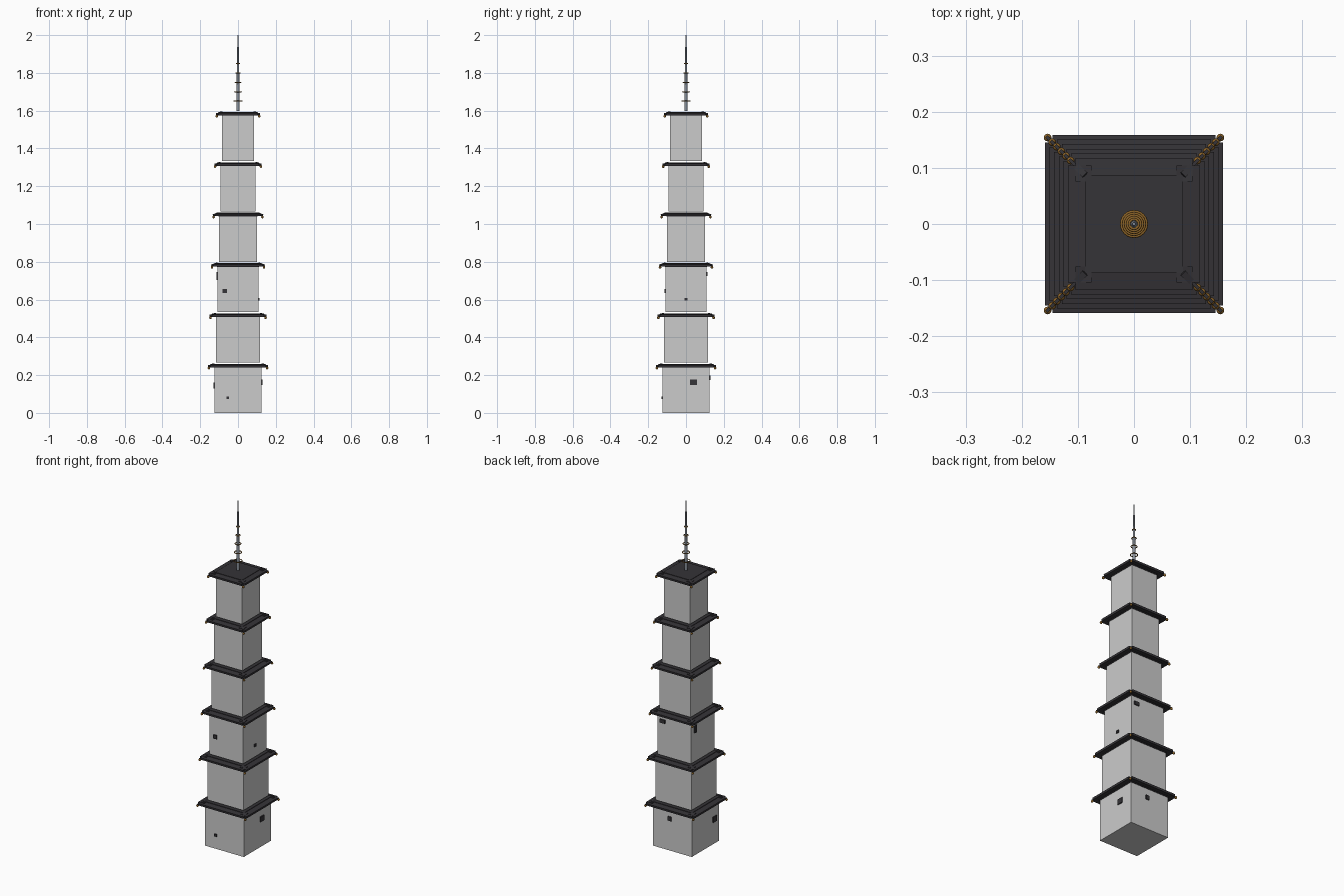
import bpy, math
from mathutils import Matrix, Vector

if "Cube" in bpy.data.objects:
    bpy.data.objects.remove(bpy.data.objects["Cube"])


def material(name, rgb):
    m = bpy.data.materials.new(name)
    m.diffuse_color = (*rgb, 1)
    m.use_nodes = True
    m.node_tree.nodes["Principled BSDF"].inputs["Base Color"].default_value = m.diffuse_color
    return m


DARK = material("dark_tile", (0.035, 0.033, 0.038))
BRONZE = material("bronze", (0.25, 0.12, 0.02))
METAL = material("metal", (0.25, 0.28, 0.32))


def finish(name, mat):
    o = bpy.context.object
    o.name = name
    if mat:
        o.data.materials.append(mat)
    return o


def box(name, loc, size, mat=None, turn=0, tilt=0):
    """Box tilted about its y axis, then placed and turned about the tower axis."""
    bpy.ops.mesh.primitive_cube_add(size=1)
    o = finish(name, mat)
    o.data.transform(Matrix.Rotation(turn, 4, 'Z') @ Matrix.Translation(Vector(loc))
                     @ Matrix.Rotation(tilt, 4, 'Y') @ Matrix.Diagonal((*size, 1)))
    return o


TIERS = 6
PITCH = 1.6 / TIERS


def half_width(i):
    return 0.125 - 0.0082 * i


for i in range(TIERS):
    w, z = half_width(i), i * PITCH
    # tier walls
    box(f"tier_body_{i}", (0, 0, z + 0.12), (2 * w, 2 * w, 0.24))
    # flat centre of the roof
    box(f"roof_core_{i}", (0, 0, z + 0.25), (2 * w + 0.006, 2 * w + 0.006, 0.02), DARK)
    for k in range(4):
        a = k * math.pi / 2
        # sloping eave on each side
        box(f"roof_eave_{i}_{k}", (w + 0.012, 0, z + 0.250),
            (0.042, 2 * w + 0.04, 0.012), DARK, a, 0.14)
        # corner ridge and hanging bell
        d = a + math.pi / 4
        box(f"corner_ridge_{i}_{k}", ((w + 0.010) * math.sqrt(2), 0, z + 0.253),
            (0.022, 0.012, 0.012), DARK, d, 0.3)
        r = (w + 0.029) * math.sqrt(2)
        box(f"bell_arm_{i}_{k}", (r - 0.012, 0, z + 0.245),
            (0.03, 0.006, 0.006), DARK, d, 0.14)
        bpy.ops.mesh.primitive_uv_sphere_add(
            segments=10, ring_count=8, radius=0.007,
            location=(r * math.cos(d), r * math.sin(d), z + 0.237))
        finish(f"corner_bell_{i}_{k}", BRONZE)
        bpy.ops.object.shade_smooth()

# windows: tier, quarter turn from +x, offset along the wall, height, width, tall
WINDOWS = [
    (0, 3, -0.055, 0.08, 0.014, 0.014),
    (0, 0, 0.040, 0.163, 0.035, 0.030),
    (0, 1, -0.016, 0.187, 0.022, 0.024),
    (0, 2, 0.083, 0.144, 0.033, 0.032),
    (2, 3, -0.070, 0.645, 0.022, 0.022),
    (2, 0, 0.0, 0.602, 0.015, 0.015),
    (2, 1, -0.074, 0.735, 0.032, 0.021),
    (2, 2, -0.070, 0.724, 0.020, 0.042),
]
for n, (t, k, off, z, wide, tall) in enumerate(WINDOWS):
    box(f"window_{n}", (half_width(t) + 0.001, off, z), (0.01, wide, tall),
        DARK, k * math.pi / 2)

# spire: tapered pole, thin needle and shrinking rings
for name, z0, z1, r0, r1, mat in (("spire_pole", 1.597, 1.85, 0.009, 0.006, METAL),
                                  ("spire_needle", 1.84, 2.0, 0.0055, 0.003, METAL)):
    bpy.ops.mesh.primitive_cone_add(vertices=12, radius1=r0, radius2=r1,
                                    depth=z1 - z0, location=(0, 0, (z0 + z1) / 2))
    finish(name, mat)
    bpy.ops.object.shade_smooth_by_angle()
for i in range(5):
    bpy.ops.mesh.primitive_torus_add(
        major_segments=24, minor_segments=8, major_radius=0.0225 - 0.0035 * i,
        minor_radius=0.0025, location=(0, 0, 1.65 + 0.05 * i))
    finish(f"spire_ring_{i}", BRONZE)
    bpy.ops.object.shade_smooth()
